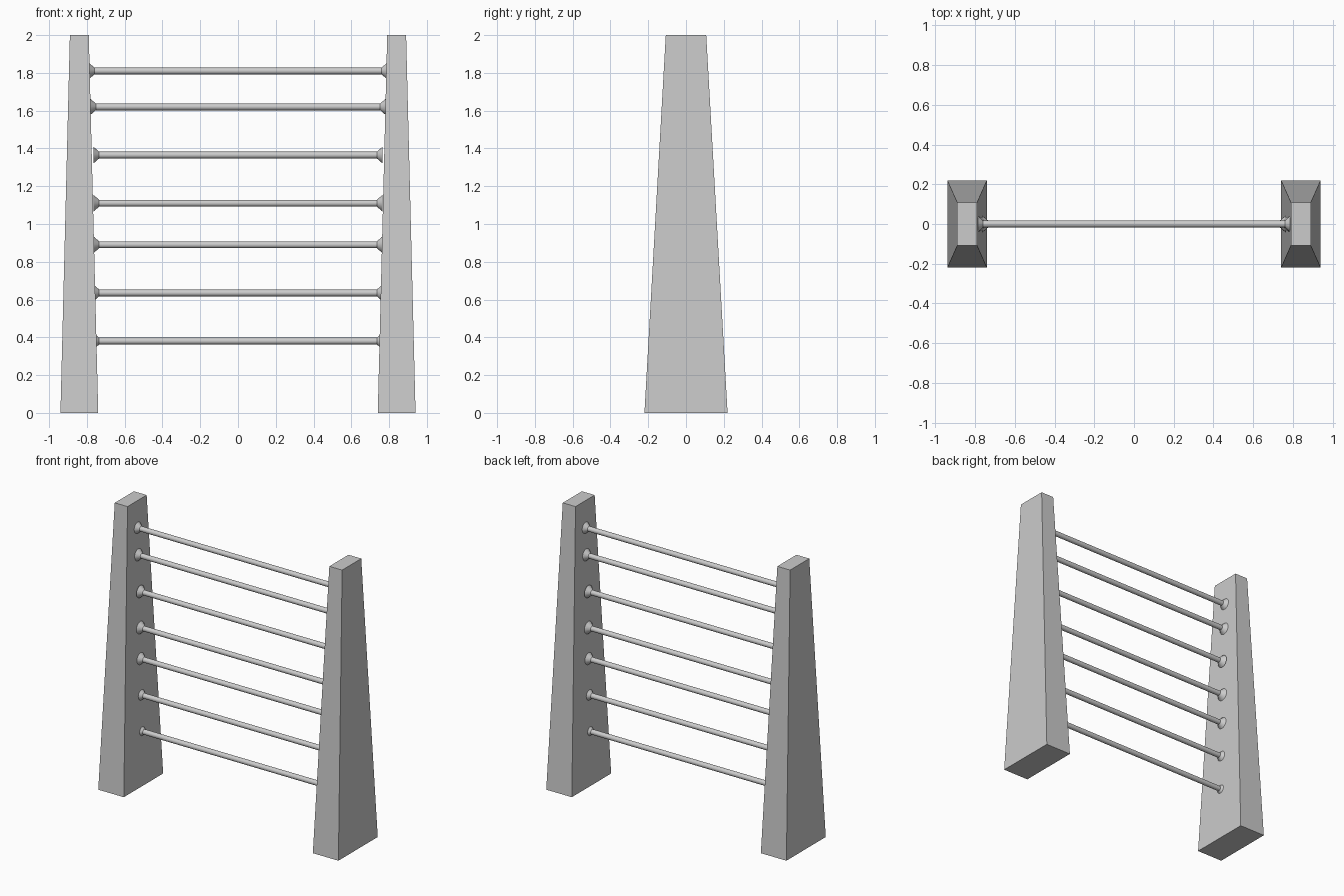
import bpy
import bmesh
from math import pi
from mathutils import Matrix

cube = bpy.data.objects.get("Cube")
if cube:
    bpy.data.objects.remove(cube, do_unlink=True)

grey = bpy.data.materials.new("plain_grey")
grey.use_nodes = True
colour = (0.6, 0.6, 0.6, 1)
grey.diffuse_color = colour
grey.node_tree.nodes["Principled BSDF"].inputs["Base Color"].default_value = colour


def finish(bm, name):
    bmesh.ops.recalc_face_normals(bm, faces=bm.faces)
    mesh = bpy.data.meshes.new(name)
    bm.to_mesh(mesh)
    bm.free()
    mesh.materials.append(grey)
    obj = bpy.data.objects.new(name, mesh)
    bpy.context.collection.objects.link(obj)
    return obj


# Tapered side posts
def post(name, x):
    bm = bmesh.new()
    bmesh.ops.create_cube(bm, size=2)
    for v in bm.verts:
        top = v.co.z > 0
        v.co.x = x + v.co.x * (0.05 if top else 0.1)
        v.co.y *= 0.107 if top else 0.22
        v.co.z = 2 if top else 0
    return finish(bm, name)


post("left_post", 0.84)
post("right_post", -0.84)


# Round rungs with flared ends, turned around the x axis
def rung(name, z, end):
    bm = bmesh.new()
    neck = end - 0.03
    profile = [(-end, 0.044), (-neck, 0.018), (neck, 0.018), (end, 0.044)]
    sides = 16
    rings = []
    for x, r in profile:
        ring = bmesh.ops.create_circle(
            bm, segments=sides, radius=r, cap_ends=abs(x) == end,
            matrix=Matrix.Translation((x, 0, z)) @ Matrix.Rotation(pi / 2, 4, "Y"))
        rings.append(ring["verts"])
    for a, b in zip(rings, rings[1:]):
        for i in range(sides):
            j = (i + 1) % sides
            bm.faces.new((a[i], a[j], b[j], b[i]))
    obj = finish(bm, name)
    bpy.ops.object.select_all(action="DESELECT")
    obj.select_set(True)
    bpy.context.view_layer.objects.active = obj
    bpy.ops.object.shade_smooth_by_angle(angle=pi / 6)


heights = [0.38, 0.635, 0.89, 1.11, 1.365, 1.62, 1.81]
ends = [0.765] * 5 + [0.783, 0.79]
for n, (z, end) in enumerate(zip(heights, ends), 1):
    rung(f"rung_{n}", z, end)
